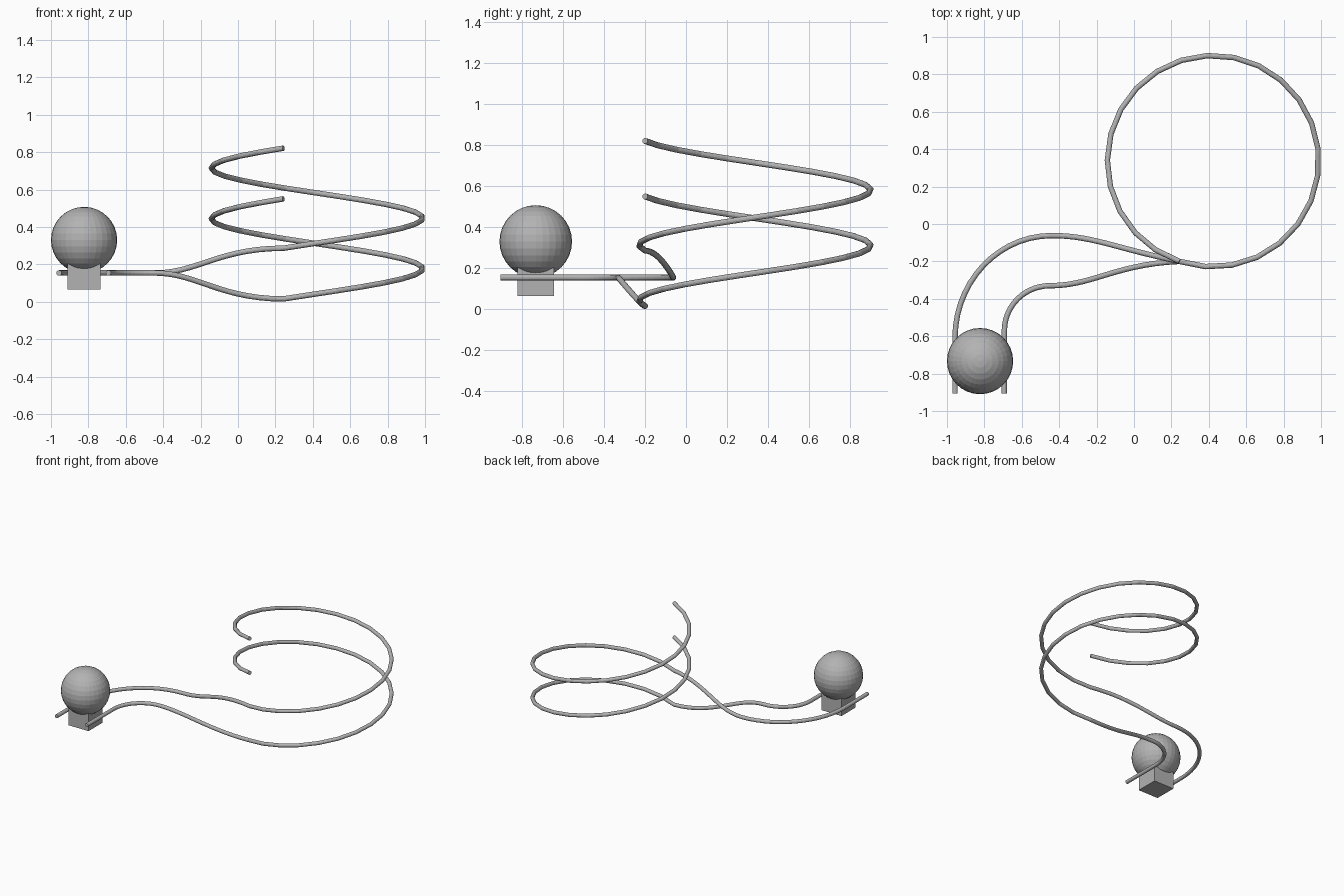
import bpy, math
from mathutils import Vector
from mathutils.geometry import interpolate_bezier

if "Cube" in bpy.data.objects:
    bpy.data.objects.remove(bpy.data.objects["Cube"])

grey = bpy.data.materials.new("plain grey")
grey.diffuse_color = (0.45, 0.45, 0.45, 1)
grey.use_nodes = True
grey.node_tree.nodes["Principled BSDF"].inputs["Base Color"].default_value = grey.diffuse_color

R_TUBE = 0.0145
CENTRE, R_HELIX, RISE, STEPS = (0.4225, 0.336), 0.565, 0.535, 25
Z_TRACK = 0.155
A0 = math.radians(251.5)
HELIX_START = (CENTRE[0] + R_HELIX * math.cos(A0), CENTRE[1] + R_HELIX * math.sin(A0))


def helix(z0):
    """One full counter-clockwise turn, rising evenly."""
    pts = []
    for i in range(STEPS + 1):
        a = A0 + 2 * math.pi * i / STEPS
        pts.append(Vector((CENTRE[0] + R_HELIX * math.cos(a),
                           CENTRE[1] + R_HELIX * math.sin(a),
                           z0 + RISE * i / STEPS)))
    return pts


def rail(name, x, y_bend, apex, y_handle, z0):
    """Straight run, quarter bend, S-shaped ramp, then helix."""
    z, k = Z_TRACK, 0.5523
    ax, ay = apex
    bend = interpolate_bezier(
        Vector((x, y_bend, z)), Vector((x, y_bend + k * (ay - y_bend), z)),
        Vector((ax - k * (ax - x), ay, z)), Vector((ax, ay, z)), 15)
    ramp = interpolate_bezier(
        Vector((ax, ay, z)), Vector((-0.22, ay, z)),
        Vector((-0.1, y_handle, z0)), Vector((*HELIX_START, z0)), 15)
    pts = [Vector((x, -0.905, z))] + bend + ramp[1:] + helix(z0)[1:]

    curve = bpy.data.curves.new(name, 'CURVE')
    curve.dimensions = '3D'
    curve.bevel_depth = R_TUBE
    curve.bevel_resolution = 4
    curve.use_fill_caps = True
    spline = curve.splines.new('POLY')
    spline.points.add(len(pts) - 1)
    for p, co in zip(spline.points, pts):
        p.co = (*co, 1)
    spline.use_smooth = False
    curve.materials.append(grey)
    obj = bpy.data.objects.new(name, curve)
    bpy.context.collection.objects.link(obj)
    bpy.ops.object.select_all(action='DESELECT')
    obj.select_set(True)
    bpy.context.view_layer.objects.active = obj
    bpy.ops.object.convert(target='MESH')


# two rails
rail("upper_rail", -0.957, -0.61, (-0.44, -0.062), -0.13, 0.287)
rail("lower_rail", -0.693, -0.57, (-0.45, -0.33), -0.215, 0.016)

# block between the rails
bpy.ops.mesh.primitive_cube_add(size=0.177, location=(-0.823, -0.733, 0.154))
block = bpy.context.object
block.name = "block"
block.data.materials.append(grey)

# ball resting on the rails
bpy.ops.mesh.primitive_uv_sphere_add(segments=32, ring_count=16, radius=0.177,
                                     location=(-0.823, -0.733, 0.331))
ball = bpy.context.object
ball.name = "ball"
ball.data.materials.append(grey)
